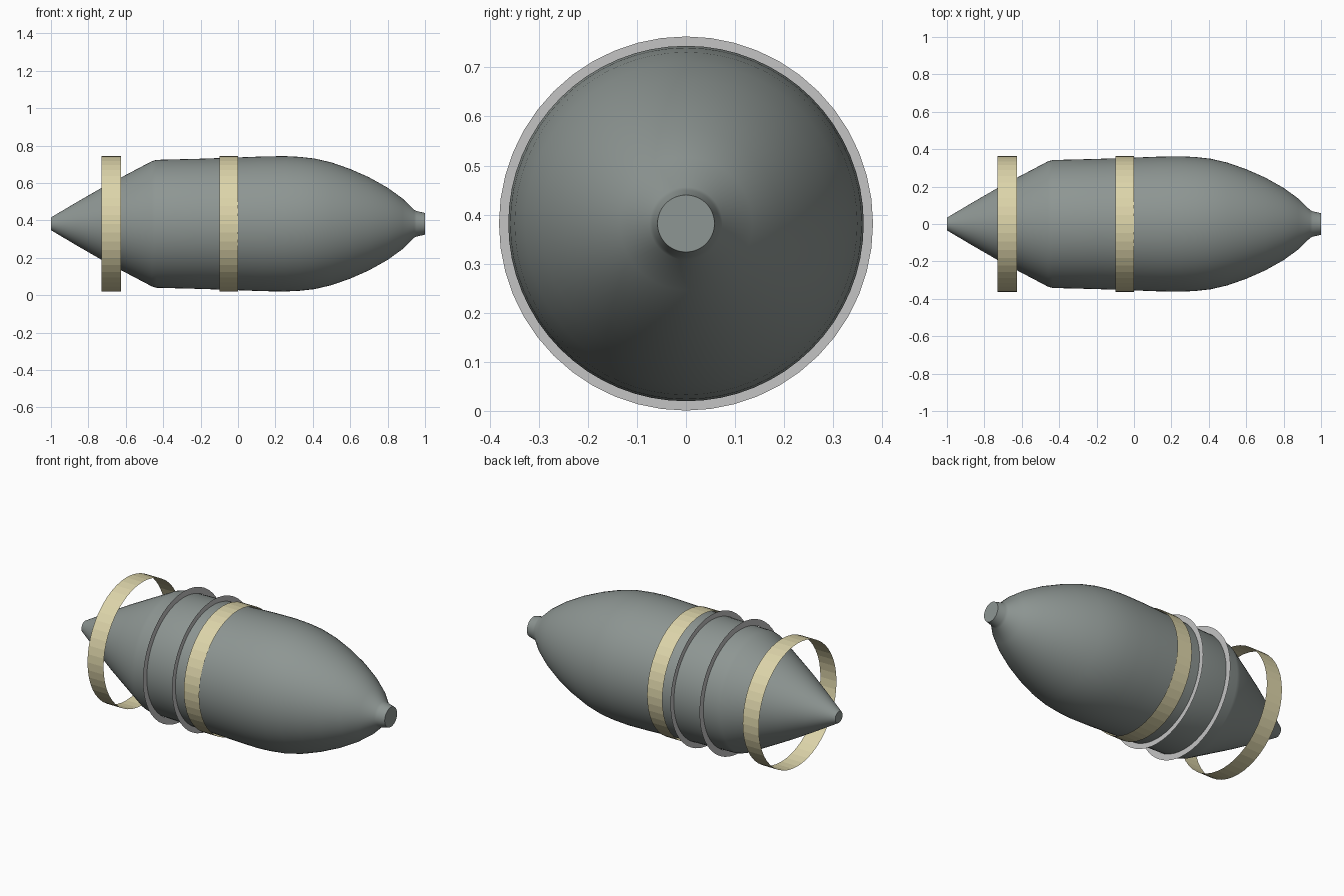
import bpy, bmesh, math

if "Cube" in bpy.data.objects:
    bpy.data.objects.remove(bpy.data.objects["Cube"])

CZ = 0.382  # height of the long axis


def material(name, rgb):
    m = bpy.data.materials.new(name)
    m.diffuse_color = (*rgb, 1)
    m.use_nodes = True
    m.node_tree.nodes["Principled BSDF"].inputs["Base Color"].default_value = m.diffuse_color
    return m


grey = material("hull_grey", (0.27, 0.305, 0.292))
cream = material("band_cream", (0.72, 0.66, 0.40))
silver = material("fin_silver", (0.55, 0.55, 0.55))


def lathe(name, profile, mat, segments=48, caps=False, smooth=False):
    """Revolve (x, radius) points around the long axis."""
    bm = bmesh.new()
    rings = []
    for x, r in profile:
        rings.append([bm.verts.new((x, r * math.cos(a), CZ + r * math.sin(a)))
                      for a in (2 * math.pi * i / segments for i in range(segments))])
    for a, b in zip(rings, rings[1:]):
        for i in range(segments):
            j = (i + 1) % segments
            bm.faces.new((a[i], b[i], b[j], a[j]))
    if caps:
        bm.faces.new(rings[0])
        bm.faces.new(rings[-1])
        bmesh.ops.recalc_face_normals(bm, faces=bm.faces)
    mesh = bpy.data.meshes.new(name)
    bm.to_mesh(mesh)
    bm.free()
    mesh.materials.append(mat)
    obj = bpy.data.objects.new(name, mesh)
    bpy.context.collection.objects.link(obj)
    if smooth:
        bpy.context.view_layer.objects.active = obj
        obj.select_set(True)
        bpy.ops.object.shade_smooth_by_angle(angle=math.radians(35))
        obj.select_set(False)
    return obj


# Hull: tail cone, gently widening middle, rounded nose and small end spout
hull = [(-1, 0.034), (-0.86, 0.117), (-0.73, 0.192), (-0.625, 0.248), (-0.46, 0.335),
        (-0.435, 0.342), (-0.2, 0.348), (0, 0.355), (0.13, 0.360), (0.25, 0.362),
        (0.33, 0.358), (0.41, 0.349), (0.5, 0.328), (0.6, 0.293), (0.7, 0.249),
        (0.8, 0.193), (0.88, 0.135), (0.942, 0.074), (0.955, 0.068), (1, 0.058)]
lathe("hull", hull, grey, segments=64, caps=True, smooth=True)

# Thin open bands around the hull
for name, x0, x1 in (("tail_band", -0.73, -0.625), ("middle_band", -0.10, 0.0)):
    lathe(name, [(x0, 0.363), (x1, 0.363)], cream)

# Flat ring fins
for name, x in (("rear_ring_fin", -0.355), ("front_ring_fin", -0.165)):
    lathe(name, [(x, 0.345), (x, 0.381)], silver)
